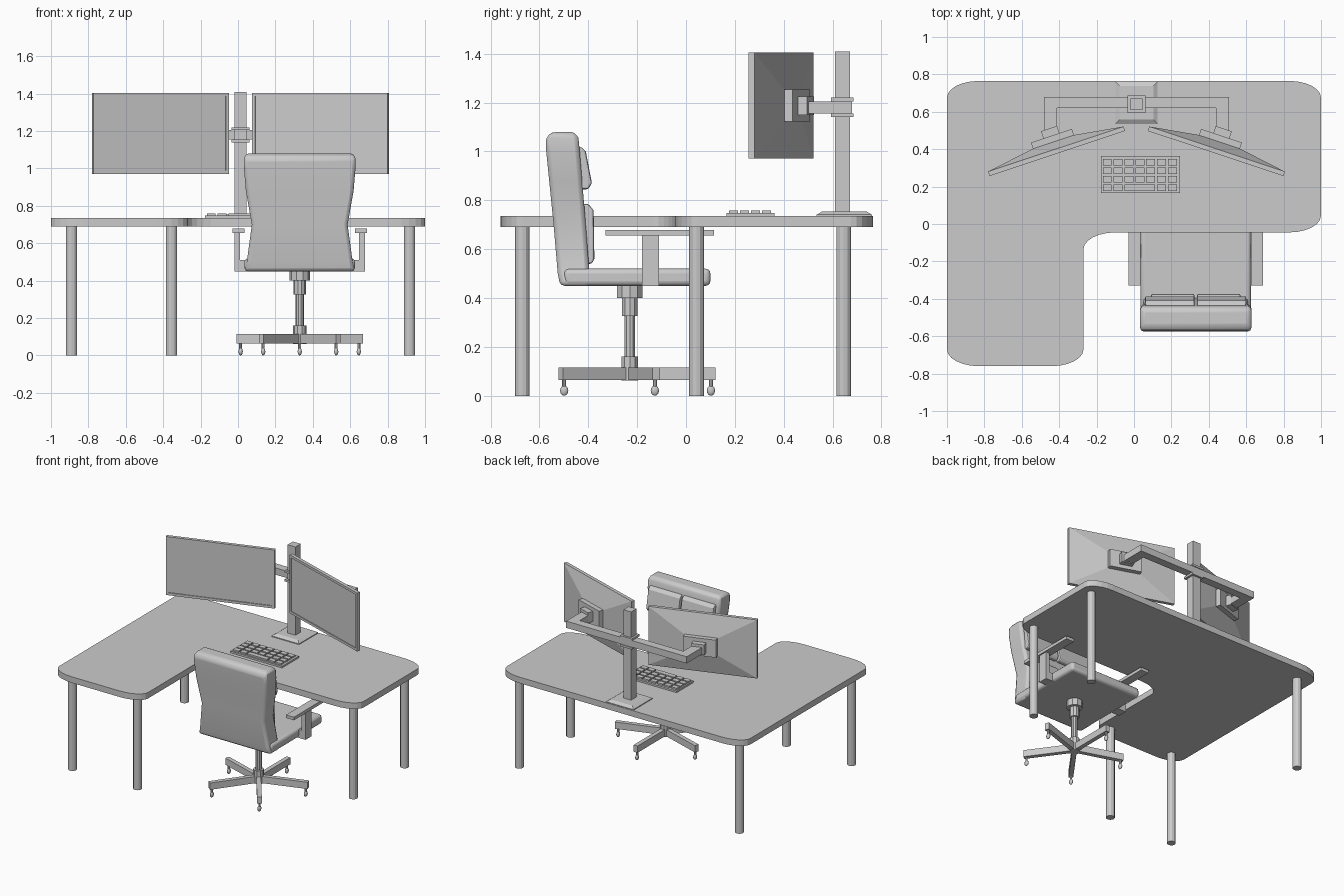
import bpy, bmesh, math
from mathutils import Matrix, Vector

cube = bpy.data.objects.get("Cube")
if cube:
    bpy.data.objects.remove(cube)

grey = bpy.data.materials.new("plain_grey")
grey.use_nodes = True
COLOUR = (0.6, 0.6, 0.6, 1)
grey.diffuse_color = COLOUR
grey.node_tree.nodes["Principled BSDF"].inputs["Base Color"].default_value = COLOUR


def finish(name, bm, matrix=None, bevel=0, segments=2, smooth=False):
    """Turn a bmesh into a named object, placed and optionally bevelled."""
    bmesh.ops.recalc_face_normals(bm, faces=bm.faces)
    mesh = bpy.data.meshes.new(name)
    bm.to_mesh(mesh)
    bm.free()
    mesh.materials.append(grey)
    obj = bpy.data.objects.new(name, mesh)
    bpy.context.collection.objects.link(obj)
    if matrix:
        obj.matrix_world = matrix
    if bevel:
        mod = obj.modifiers.new("Bevel", 'BEVEL')
        mod.width, mod.segments = bevel, segments
        mod.limit_method, mod.angle_limit = 'ANGLE', math.radians(40)
    if smooth:
        bpy.ops.object.select_all(action='DESELECT')
        obj.select_set(True)
        bpy.context.view_layer.objects.active = obj
        bpy.ops.object.shade_smooth_by_angle(angle=math.radians(35))
    return obj


def loft(name, rings, **kw):
    """Skin a stack of closed rings with equal point counts and cap both ends."""
    bm = bmesh.new()
    rows = [[bm.verts.new(p) for p in ring] for ring in rings]
    n = len(rows[0])
    for a, b in zip(rows, rows[1:]):
        for i in range(n):
            bm.faces.new((a[i], a[(i + 1) % n], b[(i + 1) % n], b[i]))
    bm.faces.new(rows[0])
    bm.faces.new(rows[-1])
    return finish(name, bm, **kw)


def rect(x0, x1, y0, y1, z):
    return [(x0, y0, z), (x1, y0, z), (x1, y1, z), (x0, y1, z)]


def box(name, x, y, z, **kw):
    return loft(name, [rect(*x, *y, h) for h in z], **kw)


def tube(name, x, y, z0, z1, r, sides=12):
    ring = [(x + r * math.cos(math.tau * i / sides), y + r * math.sin(math.tau * i / sides))
            for i in range(sides)]
    return loft(name, [[(*p, z) for p in ring] for z in (z0, z1)])


# Desk top: L-shaped outline with elliptical corners
RX, RY = 0.17, 0.09
DESK_Z = 0.735


def corner(cx, cy, start, turn=90, steps=6):
    angles = [math.radians(start + turn * i / steps) for i in range(steps + 1)]
    return [(cx + RX * math.cos(a), cy + RY * math.sin(a)) for a in angles]


outline = (corner(1 - RX, 0.765 - RY, 0) + corner(-1 + RX, 0.765 - RY, 90)
           + corner(-1 + RX, -0.76 + RY, 180) + corner(-0.27 - RX, -0.76 + RY, 270)
           + corner(-0.27 + RX, -0.045 - RY, 180, -90) + corner(1 - RX, -0.045 + RY, 270))
loft("desk_top", [[(*p, z) for p in outline] for z in (0.69, DESK_Z)])

# Desk legs
for x, y in ((-0.89, -0.67), (-0.355, -0.67), (0.917, 0.043), (0.917, 0.645), (-0.89, 0.645)):
    tube("desk_leg", x, y, 0, 0.695, 0.03)

# Keyboard with a grid of keys and one wide key in the last row
box("keyboard_base", (-0.177, 0.245), (0.165, 0.363), (DESK_Z, 0.748))
PX, PY = 0.058, 0.045
for row in range(4):
    for col in range(7):
        if row == 0 and col in (3, 4):
            continue
        x, y = -0.167 + col * PX, 0.177 + row * PY
        w = 3 * PX if row == 0 and col == 2 else PX
        box("key", (x, x + w - 0.01), (y, y + PY - 0.01), (0.746, 0.759))

# Monitor stand
MX, MY = 0.013, 0.64
loft("stand_base", [rect(MX - h, MX + h, 0.648 - h, 0.648 + h, z)
                    for h, z in ((0.113, DESK_Z), (0.113, 0.741), (0.09, 0.755))])
box("stand_pole", (MX - 0.032, MX + 0.032), (MY - 0.031, MY + 0.031), (0.75, 1.41))
for z in (1.14, 1.205):
    box("pole_collar", (MX - 0.048, MX + 0.048), (MY - 0.046, MY + 0.046), (z, z + 0.015))
box("cross_arm", (MX - 0.495, MX + 0.495), (0.62, 0.68), (1.155, 1.205))

# Monitors: recessed screen, thin frame, tapering back and mount
HW, HH, MZ = 0.382, 0.217, 1.1875
for side in (-1, 1):
    box("arm_end", (MX + side * 0.425, MX + side * 0.495), (0.485, 0.63), (1.155, 1.205))
    place = (Matrix.Translation((MX + side * 0.423, 0.377, MZ))
             @ Matrix.Rotation(-side * math.radians(18.4), 4, 'Z')
             @ Matrix.Rotation(math.radians(90), 4, 'X'))
    # Local z runs forward out of the screen
    steps = ((HW - 0.018, -0.006), (HW - 0.018, 0), (HW, 0), (HW, -0.025), (0.12, -0.065))
    rings = []
    for w, depth in steps:
        h = 0.065 if w < 0.2 else w - HW + HH
        rings.append(rect(-w, w, -h, h, depth))
    loft("monitor", rings, matrix=place)
    box("mount_plate", (-0.115, 0.115), (-0.065, 0.065), (-0.1, -0.06), matrix=place)
    box("mount_block", (-0.045, 0.045), (-0.038, 0.038), (-0.14, -0.095), matrix=place)

# Chair base: five arms with casters
CX, CY = 0.33, -0.23
for i in range(5):
    turn = Matrix.Translation((CX, CY, 0)) @ Matrix.Rotation(math.radians(90 + 72 * i), 4, 'Z')
    box("base_arm", (0, 0.35), (-0.016, 0.016), (0.065, 0.115), matrix=turn)
    spot = turn @ Vector((0.332, 0, 0))
    tube("caster_stem", spot.x, spot.y, 0.03, 0.07, 0.008, 8)
    bm = bmesh.new()
    bmesh.ops.create_uvsphere(bm, u_segments=10, v_segments=6, radius=1)
    finish("caster", bm, matrix=Matrix.Translation((spot.x, spot.y, 0.021))
           @ Matrix.Diagonal((0.012, 0.017, 0.021, 1)), smooth=True)

# Chair column
for name, z0, z1, r in (("hub", 0.062, 0.16, 0.036), ("gas_column", 0.15, 0.34, 0.022),
                        ("column_sleeve", 0.326, 0.41, 0.033), ("seat_mount", 0.40, 0.455, 0.055)):
    tube(name, CX, CY, z0, z1, r, 10)

# Seat
box("seat", (CX - 0.295, CX + 0.295), (-0.5, 0.1), (0.45, 0.52), bevel=0.02, segments=3, smooth=True)

# Backrest: waisted, leaning stack of sections (height, rear, front, half width)
sections = ((0.45, -0.515, -0.39, 0.297), (0.5, -0.525, -0.395, 0.283), (0.7, -0.542, -0.41, 0.256),
            (0.88, -0.56, -0.425, 0.288), (1.0, -0.572, -0.435, 0.298), (1.055, -0.575, -0.44, 0.297),
            (1.08, -0.55, -0.455, 0.29))
loft("backrest", [rect(CX - w, CX + w, a, b, z) for z, a, b, w in sections],
     bevel=0.018, smooth=True)

# Backrest cushions, split down the middle
upper = ((0.845, -0.4), (0.87, -0.385), (1.0, -0.41), (1.02, -0.43))
lower = ((0.54, -0.385), (0.56, -0.375), (0.76, -0.378), (0.785, -0.4))
for name, rows, w in (("upper_cushion", upper, 0.27), ("lower_cushion", lower, 0.24)):
    for side in (-1, 1):
        a, b = sorted((CX + side * 0.006, CX + side * w))
        loft(name, [rect(a, b, -0.48, y, z) for z, y in rows], bevel=0.008)

# Armrests with posts and seat brackets
for side in (-1, 1):
    def span(a, b):
        return sorted((CX + side * a, CX + side * b))
    box("armrest", span(0.295, 0.36), (-0.33, 0.115), (0.655, 0.678))
    box("armrest_post", span(0.318, 0.35), (-0.18, -0.11), (0.45, 0.66))
    box("armrest_bracket", span(0.28, 0.33), (-0.18, -0.11), (0.45, 0.51))
